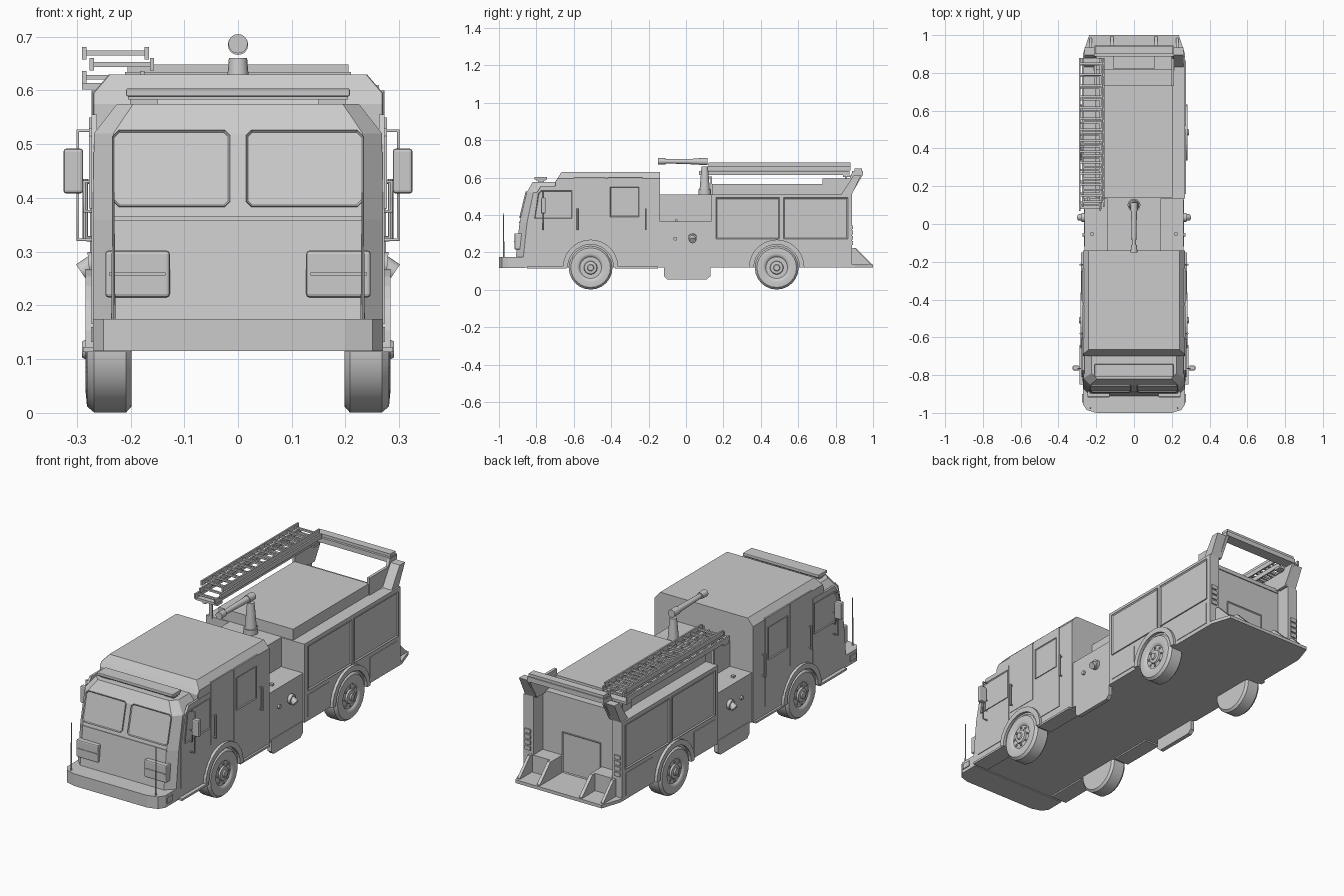
import bpy, bmesh
from math import sin, cos, pi
from mathutils import Vector, Matrix

if "Cube" in bpy.data.objects:
    bpy.data.objects.remove(bpy.data.objects["Cube"])


def finish(name, bm, sym=False, smooth=False):
    bmesh.ops.recalc_face_normals(bm, faces=bm.faces)
    me = bpy.data.meshes.new(name)
    bm.to_mesh(me)
    bm.free()
    ob = bpy.data.objects.new(name, me)
    bpy.context.collection.objects.link(ob)
    if sym:
        ob.modifiers.new("mirror", 'MIRROR').use_mirror_merge = False
    if smooth:
        bpy.context.view_layer.objects.active = ob
        ob.select_set(True)
        bpy.ops.object.shade_smooth_by_angle(angle=0.6)
        ob.select_set(False)
    return ob


def add_box(bm, x, y, z):
    m = Matrix.Translation(((x[0]+x[1])/2, (y[0]+y[1])/2, (z[0]+z[1])/2)) @ \
        Matrix.Diagonal((x[1]-x[0], y[1]-y[0], z[1]-z[0], 1))
    bmesh.ops.create_cube(bm, size=1, matrix=m)


def box(name, x, y, z, sym=False, bevel=0):
    bm = bmesh.new()
    add_box(bm, x, y, z)
    if bevel:
        bmesh.ops.bevel(bm, geom=bm.edges[:], offset=bevel, segments=2, affect='EDGES', profile=0.5)
    return finish(name, bm, sym)


def plate(name, pts, vec, sym=False, inset=0, depth=0):
    """Polygon extruded along vec, with an optional recessed centre on its far face."""
    bm = bmesh.new()
    a = [bm.verts.new(p) for p in pts]
    b = [bm.verts.new(Vector(p) + Vector(vec)) for p in pts]
    bm.faces.new(a)
    outer = bm.faces.new(b)
    n = len(pts)
    for i in range(n):
        bm.faces.new((a[i], a[(i+1) % n], b[(i+1) % n], b[i]))
    bmesh.ops.recalc_face_normals(bm, faces=bm.faces)
    if inset:
        bmesh.ops.inset_region(bm, faces=[outer], thickness=inset)
        bmesh.ops.translate(bm, verts=outer.verts[:], vec=-Vector(vec).normalized() * depth)
    return finish(name, bm, sym)


def side(name, yz, x0, x1, sym=True, inset=0, depth=0):
    return plate(name, [(x0, y, z) for y, z in yz], (x1-x0, 0, 0), sym, inset, depth)


def rect(y0, y1, z0, z1):
    return [(y0, z0), (y1, z0), (y1, z1), (y0, z1)]


def rod(name, p, q, r1, r2=None, n=12, sym=False):
    p, q = Vector(p), Vector(q)
    bm = bmesh.new()
    m = Matrix.Translation((p+q)/2) @ (q-p).to_track_quat('Z', 'Y').to_matrix().to_4x4()
    bmesh.ops.create_cone(bm, cap_ends=True, segments=n, radius1=r1, radius2=r1 if r2 is None else r2,
                          depth=(q-p).length, matrix=m)
    return finish(name, bm, sym, True)


def loft(name, levels, yb):
    """Stack of plan outlines with chamfered front corners: (z, front y, half width, chamfer)."""
    bm = bmesh.new()
    rings = []
    for z, yf, w, c in levels:
        pts = [(-w, yb), (-w, yf+c), (c-w, yf), (w-c, yf), (w, yf+c), (w, yb)]
        rings.append([bm.verts.new((x, y, z)) for x, y in pts])
    bm.faces.new(rings[0])
    bm.faces.new(rings[-1])
    for r, s in zip(rings, rings[1:]):
        for i in range(6):
            j = (i+1) % 6
            bm.faces.new((r[i], r[j], s[j], s[i]))
    return finish(name, bm)


# Cab shell and raised crew roof
loft("cab_front", [(.12, -.90, .27, .04), (.17, -.91, .27, .04), (.36, -.89, .27, .04),
                   (.52, -.852, .268, .036), (.575, -.82, .225, .03)], -.68)
loft("crew_cab", [(.12, -.70, .27, .002), (.575, -.70, .27, .002), (.595, -.688, .27, .002),
                  (.63, -.665, .24, .002)], -.14)

# Windshield halves, grille and headlights
plate("windshield", [(.015, -.882, .393), (.025, -.884, .383), (.222, -.884, .383), (.234, -.881, .395),
                     (.234, -.853, .513), (.222, -.850, .525), (.025, -.850, .525), (.015, -.853, .515)],
      (0, -.007, .0015), True, .004, .005)
plate("grille_trim", [(-.232, -.886, .358), (.232, -.886, .358), (.232, -.885, .366), (-.232, -.885, .366)],
      (0, -.008, 0))
box("headlight", (.127, .247), (-.917, -.87), (.215, .302), True, .006)
box("headlight_divider", (.135, .24), (-.92, -.91), (.256, .261), True)

# Bumper, antennas and tow lamps
plate("bumper", [(-.27, -.86, .115), (-.27, -.955, .115), (-.25, -.985, .115), (-.2, -1, .115), (.2, -1, .115),
                 (.25, -.985, .115), (.27, -.955, .115), (.27, -.86, .115)], (0, 0, .06))
box("bumper_lamp", (.262, .274), (-.945, -.9), (.132, .16), True)
rod("antenna", (.232, -.975, .17), (.232, -.975, .41), .004, .002, 8, True)

# Roof light bar
box("light_bar_base", (-.205, .205), (-.8, -.75), (.583, .59))
box("light_bar", (-.208, .208), (-.81, -.742), (.589, .604), bevel=.003)
box("light_bar_foot", (.15, .2), (-.79, -.76), (.57, .585), True)

# Cab doors, windows and grab handles
side("front_door", [(-.835, .165), (-.605, .165), (-.605, .555), (-.775, .555), (-.81, .5), (-.835, .38)],
     .262, .273)
side("front_window", [(-.81, .38), (-.61, .38), (-.61, .53), (-.775, .53), (-.79, .515)], .268, .277, True, .006, .005)
side("rear_door", rect(-.42, -.232, .165, .6), .262, .273)
side("rear_window", rect(-.405, -.25, .39, .55), .268, .277, True, .006, .005)
side("middle_panel", rect(-.6, -.43, .29, .6), .262, .272)
for i, y in enumerate((-.58, -.215)):
    rod(f"grab_handle_{i}", (.284, y, .32), (.284, y, .435), .005, n=8, sym=True)
    for z in (.325, .43):
        rod(f"handle_mount_{i}", (.268, y, z), (.284, y, z), .004, n=6, sym=True)
box("cab_step", (.2, .288), (-.85, -.64), (.113, .123), True)
box("rear_cab_step", (.2, .28), (-.38, -.15), (.113, .123), True)

# Side mirrors on bent tube arms
for i, pts in enumerate(([(.265, .525), (.298, .525), (.298, .322), (.265, .322)],
                         [(.265, .43), (.286, .43), (.286, .375), (.265, .375)])):
    cu = bpy.data.curves.new("mirror_arm", 'CURVE')
    cu.dimensions, cu.bevel_depth, cu.bevel_resolution = '3D', .0035, 1
    for s in (1, -1):
        sp = cu.splines.new('POLY')
        sp.points.add(3)
        for p, (x, z) in zip(sp.points, pts):
            p.co = (s*x, -.765, z, 1)
    bpy.context.collection.objects.link(bpy.data.objects.new(f"mirror_arm_{i}", cu))
box("side_mirror", (.288, .325), (-.775, -.75), (.408, .492), True, .006)

# Pump module with side control panels and outlets
box("pump_lower", (-.263, .263), (-.145, .14), (.12, .365))
box("pump_upper", (-.143, .143), (-.145, .14), (.36, .51))
side("under_panel", [(-.118, .13), (-.118, .072), (-.1, .055), (.11, .055), (.13, .072), (.13, .13)], .245, .266)
rod("pump_outlet", (.255, .035, .277), (.278, .035, .275), .024, sym=True)
rod("outlet_spout", (.27, .035, .277), (.292, .035, .262), .017, sym=True)
rod("small_outlet", (.255, -.057, .273), (.272, -.057, .273), .01, sym=True)
box("pump_gauge", (.215, .23), (-.06, -.045), (.36, .375), True)

# Water cannon
rod("cannon_base", (0, .1, .505), (0, .1, .535), .034, n=16)
rod("cannon_post", (0, .1, .53), (0, .1, .66), .028, .017, 16)
rod("cannon_elbow", (0, .115, .685), (0, .07, .685), .019, n=16)
rod("cannon_barrel", (0, .08, .685), (0, -.12, .687), .016, .011, 16)
rod("cannon_nozzle", (0, -.11, .687), (0, -.15, .687), .016, .018, 16)

# Rear body with hose bed and compartment doors
box("rear_body", (-.27, .27), (.135, .815), (.12, .51))
box("rear_pillar", (.215, .27), (.81, .887), (.12, .51), True)
box("hose_bed", (-.205, .205), (.14, .735), (.5, .565))
box("rear_wall_ledge", (-.21, .21), (.73, .82), (.5, .52))
for i, (a, b) in enumerate(((.16, .5), (.52, .865))):
    side(f"compartment_door_{i}", rect(a, b, .272, .492), .262, .275, True, .008, .005)
side("low_door_front", rect(.16, .325, .14, .25), .262, .273)
side("low_door_rear", rect(.645, .86, .14, .25), .262, .273)

# Rear frame: flared arms and cross bar
side("frame_arm", [(.73, .51), (.885, .51), (.94, .605), (.94, .63), (.89, .63), (.875, .595), (.73, .595)],
     .198, .212)
side("pillar_flare", [(.83, .51), (.887, .51), (.935, .61), (.895, .61)], .205, .262)
box("cross_bar", (-.21, .21), (.888, .945), (.61, .634))
box("cross_bar_light", (-.206, .206), (.9, .94), (.632, .648))

# Tailboard, steps, gussets, rear hatch and lamps
plate("tailboard", [(-.27, .8, .12), (.27, .8, .12), (.27, .9, .12), (.237, 1, .12), (-.237, 1, .12), (-.27, .9, .12)],
      (0, 0, .016))
box("tail_step", (.115, .22), (.81, .89), (.13, .222), True)
side("step_gusset", [(.81, .13), (.992, .13), (.992, .14), (.91, .222), (.81, .222)], .108, .124)
side("outer_gusset", [(.88, .13), (.985, .13), (.985, .14), (.905, .222), (.88, .222)], .222, .236)
plate("rear_hatch", [(-.105, .812, .14), (.105, .812, .14), (.105, .812, .34), (-.105, .812, .34)],
      (0, .01, 0), False, .006, .004)
for i in range(4):
    box(f"tail_lamp_{i}", (.23, .262), (.88, .893), (.24+.028*i, .26+.028*i), True)

# Wheels turned from a half section, with fender arches
section = [(.198, 0), (.198, .106), (.208, .117), (.268, .117), (.281, .106), (.284, .075), (.281, .064),
           (.274, .058), (.274, .036), (.282, .033), (.284, .018), (.29, .015), (.29, 0)]
for label, y in (("front", -.51), ("rear", .485)):
    bm = bmesh.new()
    vs = [bm.verts.new((x, y, .118+r)) for x, r in section]
    es = [bm.edges.new(e) for e in zip(vs, vs[1:])]
    bmesh.ops.spin(bm, geom=vs+es, cent=(0, y, .118), axis=(1, 0, 0), angle=2*pi, steps=24)
    bmesh.ops.remove_doubles(bm, verts=bm.verts, dist=1e-4)
    finish(f"{label}_wheel", bm, True, True)
    bm = bmesh.new()
    for k in range(8):
        t = k*pi/4
        add_box(bm, (.272, .279), (y+.047*cos(t)-.004, y+.047*cos(t)+.004),
                (.114+.047*sin(t), .122+.047*sin(t)))
    finish(f"{label}_wheel_nuts", bm, True)
    arc = [(k*pi/14) for k in range(15)]
    side(f"{label}_fender", [(y+.148*cos(t), .12+.148*sin(t)) for t in arc] +
         [(y+.122*cos(t), .12+.122*sin(t)) for t in reversed(arc)], .255, .284)

# Stacked ladders with their support brackets
for i, (x0, x1, z, y0, y1) in enumerate(((-.286, -.178, .613, .07, .875), (-.272, -.16, .637, .09, .88),
                                         (-.286, -.17, .658, .12, .88))):
    bm = bmesh.new()
    for x in (x0, x1):
        add_box(bm, (x-.004, x+.004), (y0, y1), (z, z+.023))
    for k in range(13):
        y = y0 + .03 + k*(y1-y0-.06)/12
        add_box(bm, (x0, x1), (y-.005, y+.005), (z+.007, z+.016))
    finish(f"ladder_{i}", bm)
for label, y in (("front", .1), ("rear", .86)):
    box(f"ladder_bracket_{label}", (-.29, -.17), (y-.02, y+.02), (.602, .614))
    box(f"ladder_post_{label}", (-.25, -.235), (y+.04-.01, y+.04) if y < .5 else (y-.01, y), (.5, .605))
box("ladder_post_brace", (-.25, -.235), (.08, .14), (.595, .605))
